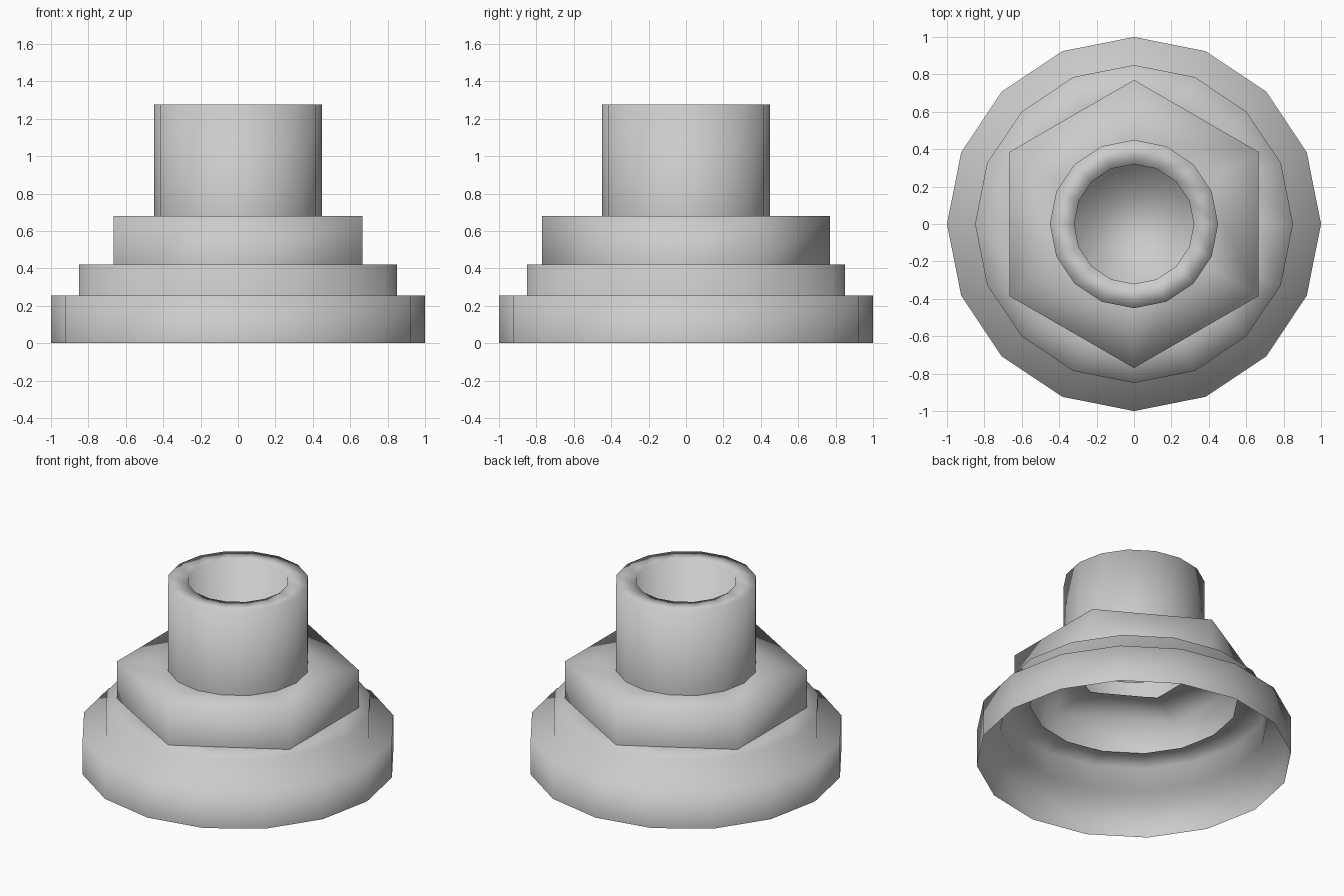
import bpy, bmesh, math

if "Cube" in bpy.data.objects:
    bpy.data.objects.remove(bpy.data.objects["Cube"])


def lathe(name, sides, profile, cap_end=False):
    """Revolve (radius, height) points into a smooth-shaded, open-bottomed shell."""
    bm = bmesh.new()
    rings = []
    for r, z in profile:
        ring = []
        for i in range(sides):
            a = math.pi / 2 + 2 * math.pi * i / sides
            ring.append(bm.verts.new((r * math.cos(a), r * math.sin(a), z)))
        rings.append(ring)
    for low, high in zip(rings, rings[1:]):
        for i in range(sides):
            j = (i + 1) % sides
            bm.faces.new((low[i], low[j], high[j], high[i]))
    if cap_end:
        bm.faces.new(rings[-1])
    for f in bm.faces:
        f.smooth = True
    mesh = bpy.data.meshes.new(name)
    bm.to_mesh(mesh)
    bm.free()
    obj = bpy.data.objects.new(name, mesh)
    bpy.context.collection.objects.link(obj)
    return obj


# Stepped round base, open underneath, with a hole in its top
lathe("stepped_base", 16,
      [(1.0, 0.0), (1.0, 0.255), (0.85, 0.255), (0.85, 0.42), (0.66, 0.42)])

# Hexagonal collar with a hexagonal hole
lathe("hex_collar", 6, [(0.77, 0.42), (0.77, 0.68), (0.43, 0.68)])

# Neck with a thick rim and a recessed floor
lathe("neck", 16,
      [(0.45, 0.68), (0.45, 1.275), (0.32, 1.275), (0.32, 0.74)], cap_end=True)
